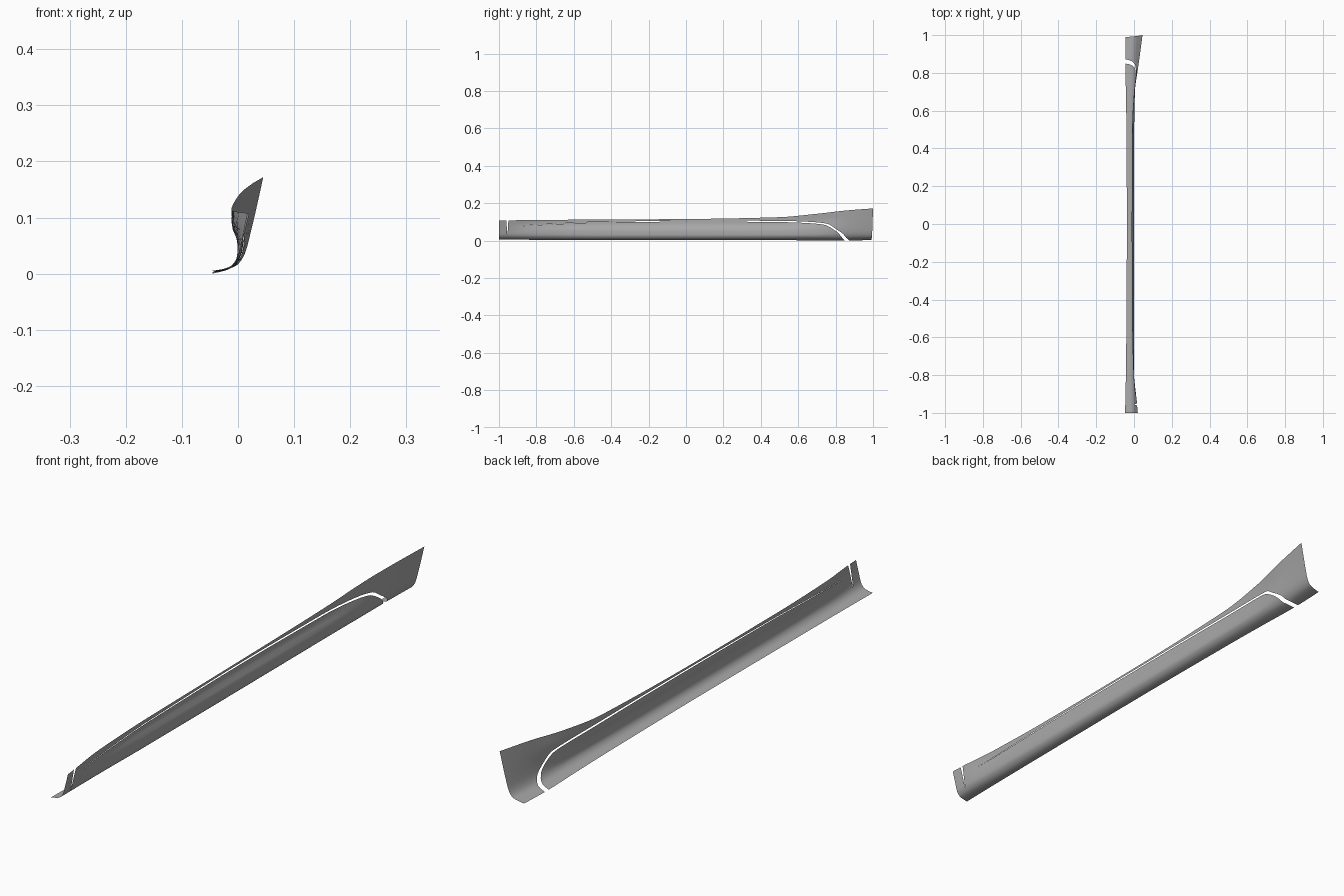
import bpy, bmesh

if "Cube" in bpy.data.objects:
    bpy.data.objects.remove(bpy.data.objects["Cube"])

# Cross-sections (x, z) from the bottom lip to the top edge, keyed by y
SECTIONS = {
    -1.00: [(-.047, .005), (-.028, .008), (-.012, .014), (0, .03), (.007, .055), (.014, .082), (.02, .106)],
    -0.94: [(-.046, .005), (-.027, .008), (-.012, .014), (0, .03), (.005, .055), (.010, .083), (.015, .108)],
    -0.80: [(-.043, .004), (-.025, .007), (-.012, .014), (-.002, .03), (0, .055), (-.003, .085), (0, .110)],
    -0.50: [(-.040, .003), (-.023, .006), (-.010, .013), (-.001, .03), (-.001, .055), (-.010, .085), (-.010, .112)],
    0.00: [(-.038, .003), (-.022, .006), (-.009, .013), (0, .03), (0, .055), (-.011, .085), (-.012, .115)],
    0.50: [(-.040, .002), (-.022, .006), (-.009, .013), (.001, .03), (.001, .055), (-.010, .09), (-.008, .125)],
    0.70: [(-.043, .001), (-.022, .006), (-.008, .013), (.003, .03), (.005, .06), (0, .10), (.004, .143)],
    0.85: [(-.046, .000), (-.022, .006), (-.006, .014), (.007, .035), (.014, .07), (.019, .115), (.025, .160)],
    1.00: [(-.045, .003), (-.020, .008), (-.002, .015), (.012, .035), (.023, .075), (.034, .122), (.045, .172)],
}
# Lower and upper border of the long groove: (y, position along section 0..6)
GROOVE_LO = [(-.9, 4.75), (-.7, 5.1), (-.5, 5.4), (0, 5.55), (.5, 5.25), (.64, 4.95), (.74, 4.55),
             (.79, 3.8), (.82, 3.0), (.84, 1.6), (.85, 0)]
GROOVE_HI = [(-.9, 4.75), (-.7, 5.17), (-.5, 5.5), (0, 5.72), (.5, 5.43), (.65, 5.1), (.755, 4.65),
             (.805, 3.8), (.84, 3.0), (.862, 1.6), (.872, 0)]


def smooth(xs, ys, x):
    """Smooth interpolation without overshoot."""
    n = len(xs)
    x = min(max(x, xs[0]), xs[-1])
    i = max(k for k in range(n - 1) if xs[k] <= x)
    d = [(ys[k + 1] - ys[k]) / (xs[k + 1] - xs[k]) for k in range(n - 1)]

    def slope(k):
        if k == 0 or k == n - 1:
            return d[min(k, n - 2)]
        a, b = d[k - 1], d[k]
        return 2 * a * b / (a + b) if a * b > 0 else 0
    h = xs[i + 1] - xs[i]
    u = (x - xs[i]) / h
    return ((1 + 2 * u) * (1 - u) ** 2 * ys[i] + u * (1 - u) ** 2 * h * slope(i)
            + u * u * (3 - 2 * u) * ys[i + 1] + u * u * (u - 1) * h * slope(i + 1))


KEYS = sorted(SECTIONS)


def section(y):
    return [[smooth(KEYS, [SECTIONS[k][j][c] for k in KEYS], y) for j in range(7)] for c in (0, 1)]


def border(table, y):
    return max(0, smooth([p[0] for p in table], [p[1] for p in table], y))


# Stations along the length, denser where the groove dives to the lip
SLIT = -.955
stations = [-1, -.98, SLIT, SLIT, -.93] + [-.9 + .04 * i for i in range(40)]
stations += [.7 + .01 * i for i in range(14)] + [.835, .84, .845, .85, .855, .862, .867, .872]
stations += [.89, .91, .94, .97, 1]
NL, NU = 14, 14                     # cells below and above the groove
slit_second = stations.index(SLIT) + 1

bm = bmesh.new()
rows = []
for i, y in enumerate(stations):
    xs, zs = section(y)
    lo, hi = border(GROOVE_LO, y), border(GROOVE_HI, y)
    ts = [lo * k / NL for k in range(NL + 1)] + [hi + (6 - hi) * k / NU for k in range(NU + 1)]
    row = []
    for t in ts:
        yy = y
        if y == SLIT:               # tapered slit near the front end
            w = .0055 * max(0, t - 2.8) / 3.2
            yy += w if i == slit_second else -w
        if y == 1:                  # slightly raked rear edge
            yy -= .01 * (1 - t / 6)
        row.append(bm.verts.new((smooth(range(7), xs, t), yy, smooth(range(7), zs, t))))
    rows.append(row)

# Skin the sheet, leaving the groove and the slit open
for i in range(len(rows) - 1):
    if i + 1 == slit_second:
        continue
    for k in range(NL + NU + 1):
        if k == NL:
            continue
        bm.faces.new((rows[i][k], rows[i + 1][k], rows[i + 1][k + 1], rows[i][k + 1]))
bmesh.ops.remove_doubles(bm, verts=bm.verts, dist=2e-5)
bmesh.ops.dissolve_degenerate(bm, edges=bm.edges, dist=1e-5)

me = bpy.data.meshes.new("side_skirt_panel")
bm.to_mesh(me)
bm.free()
skirt = bpy.data.objects.new("side_skirt_panel", me)
bpy.context.collection.objects.link(skirt)

grey = bpy.data.materials.new("mid_grey")
grey.diffuse_color = (.4, .4, .4, 1)
grey.use_nodes = True
grey.node_tree.nodes["Principled BSDF"].inputs["Base Color"].default_value = grey.diffuse_color
me.materials.append(grey)

bpy.context.view_layer.objects.active = skirt
skirt.select_set(True)
bpy.ops.object.shade_smooth_by_angle(angle=0.7)
